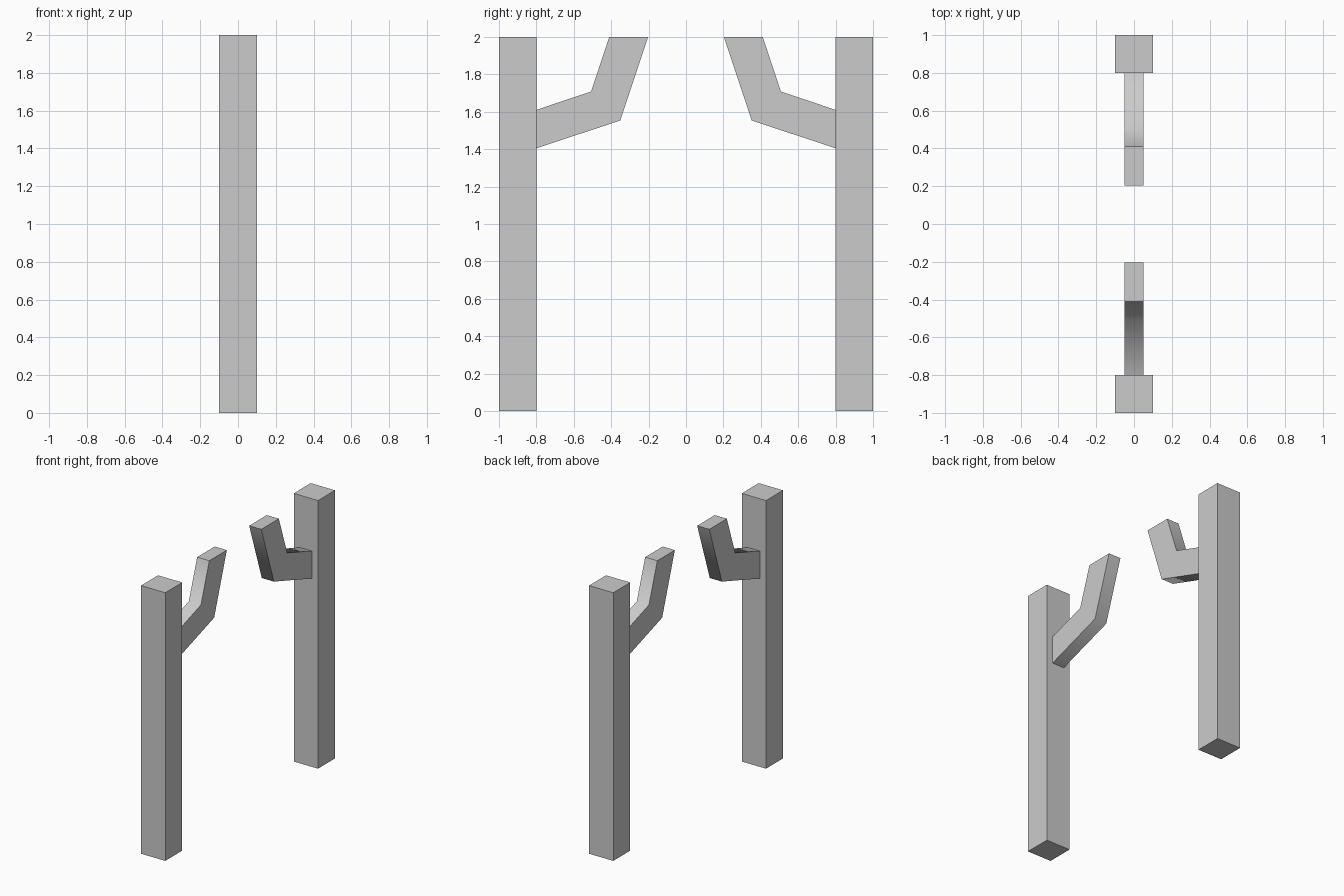
import bpy, bmesh, math

if "Cube" in bpy.data.objects:
    bpy.data.objects.remove(bpy.data.objects["Cube"])

# side profile of the bent arm in (y, z)
ARM = [(0.8, 1.405), (0.352, 1.553), (0.203, 2.0),
       (0.41, 2.0), (0.508, 1.708), (0.8, 1.61)]
POST = [(0.8, 0), (1.0, 0), (1.0, 2.0), (0.8, 2.0)]


def extrude_profile(name, profile, width, side):
    """Extrude a (y, z) profile along x, centred on x = 0."""
    bm = bmesh.new()
    face = bm.faces.new([bm.verts.new((-width / 2, y * side, z)) for y, z in profile])
    ext = bmesh.ops.extrude_face_region(bm, geom=[face], use_keep_orig=True)
    verts = [g for g in ext["geom"] if isinstance(g, bmesh.types.BMVert)]
    bmesh.ops.translate(bm, vec=(width, 0, 0), verts=verts)
    bmesh.ops.recalc_face_normals(bm, faces=bm.faces[:])
    mesh = bpy.data.meshes.new(name)
    bm.to_mesh(mesh)
    bm.free()
    obj = bpy.data.objects.new(name, mesh)
    bpy.context.collection.objects.link(obj)
    return obj


for side, label in ((-1, "front"), (1, "back")):
    # square upright post
    extrude_profile(label + "_post", POST, 0.2, side)
    # bent arm, shaded smoothly across its bend only
    arm = extrude_profile(label + "_arm", ARM, 0.1, side)
    bpy.ops.object.select_all(action="DESELECT")
    arm.select_set(True)
    bpy.context.view_layer.objects.active = arm
    bpy.ops.object.shade_smooth_by_angle(angle=math.radians(60))
